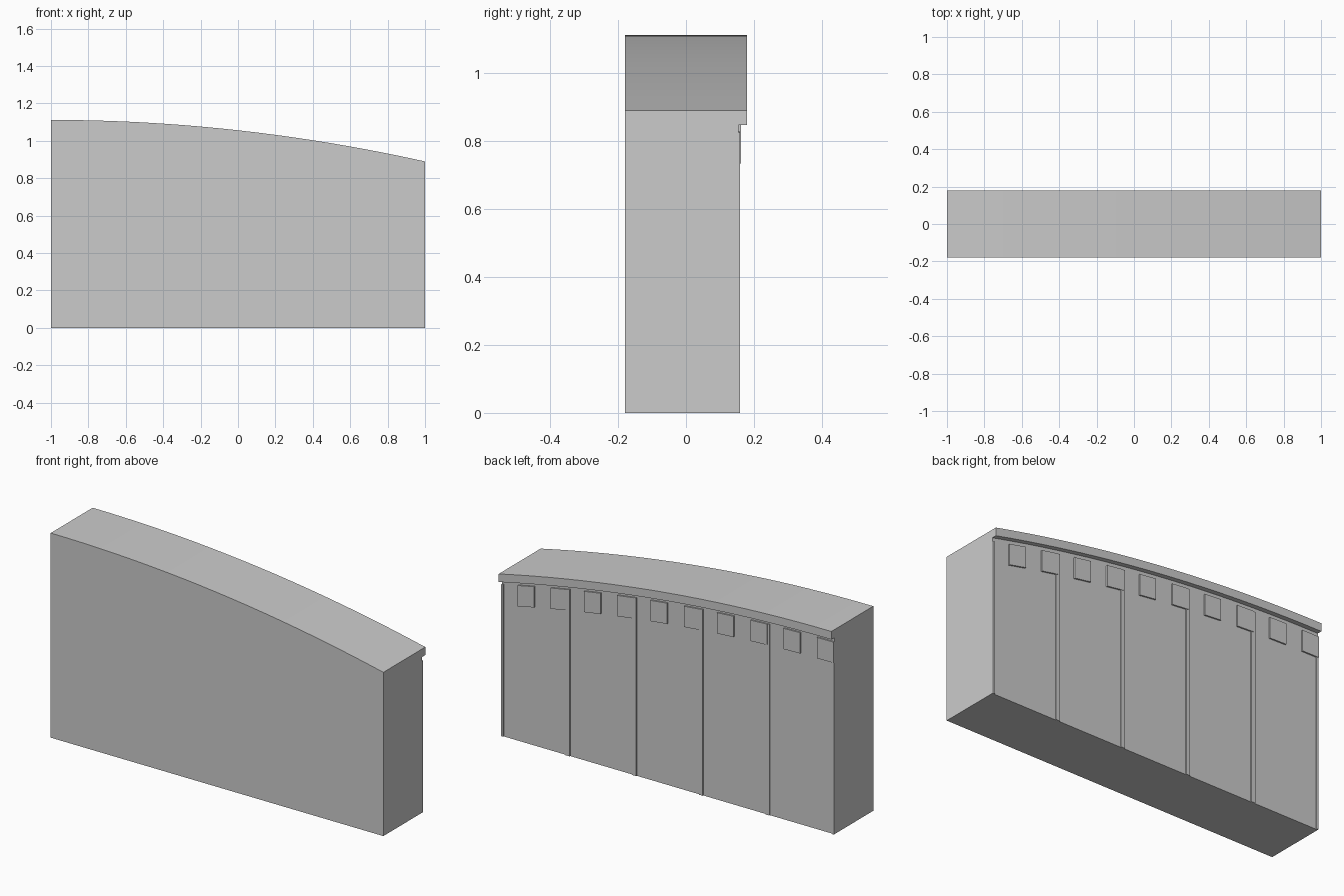
import bpy, bmesh

if "Cube" in bpy.data.objects:
    bpy.data.objects.remove(bpy.data.objects["Cube"])

stone = bpy.data.materials.new("grey stone")
stone.diffuse_color = (0.6, 0.6, 0.6, 1)
stone.use_nodes = True
stone.node_tree.nodes["Principled BSDF"].inputs["Base Color"].default_value = stone.diffuse_color

WALL_Y, RIB_Y, DENTIL_Y, EDGE_Y = 0.154, 0.159, 0.162, 0.18


def crest(x):
    """Height of the curved top edge."""
    return 1.112 - 0.0555 * (x + 1) ** 2


def loft(name, x0, x1, steps, section):
    """Sweep a cross-section, given as (y, z) points at each x, along x."""
    bm = bmesh.new()
    rings = []
    for i in range(steps + 1):
        x = x0 + (x1 - x0) * i / steps
        rings.append([bm.verts.new((x, y, z)) for y, z in section(x)])
    n = len(rings[0])
    for a, b in zip(rings, rings[1:]):
        for j in range(n):
            k = (j + 1) % n
            bm.faces.new((a[j], a[k], b[k], b[j]))
    bm.faces.new(rings[0])
    bm.faces.new(rings[-1])
    bmesh.ops.recalc_face_normals(bm, faces=bm.faces)
    mesh = bpy.data.meshes.new(name)
    bm.to_mesh(mesh)
    bm.free()
    mesh.materials.append(stone)
    obj = bpy.data.objects.new(name, mesh)
    bpy.context.collection.objects.link(obj)
    return obj


# Wall with the overhanging coping on the back
def wall_section(x):
    t = crest(x)
    return [(-EDGE_Y, 0), (WALL_Y, 0), (WALL_Y, t - 0.044),
            (EDGE_Y, t - 0.044), (EDGE_Y, t), (-EDGE_Y, t)]


loft("wall", -1, 1, 20, wall_section)


# Thin upright ribs dividing the back into five panels
def rib_section(x):
    t = crest(x) - 0.065
    return [(WALL_Y, 0), (RIB_Y, 0), (RIB_Y, t), (WALL_Y, t)]


for i in range(6):
    x = -1 + 0.4 * i
    loft(f"rib_{i + 1}", max(-1, x - 0.012), min(1, x + 0.012), 1, rib_section)


# Row of square blocks following the curve under the coping
def dentil_section(x):
    t = crest(x) - 0.065
    b = t - 0.113
    return [(WALL_Y, b), (DENTIL_Y, b), (DENTIL_Y, t), (WALL_Y, t)]


for i in range(10):
    x = -1 + 0.2 * i
    loft(f"dentil_{i + 1}", x, x + 0.1, 1, dentil_section)
